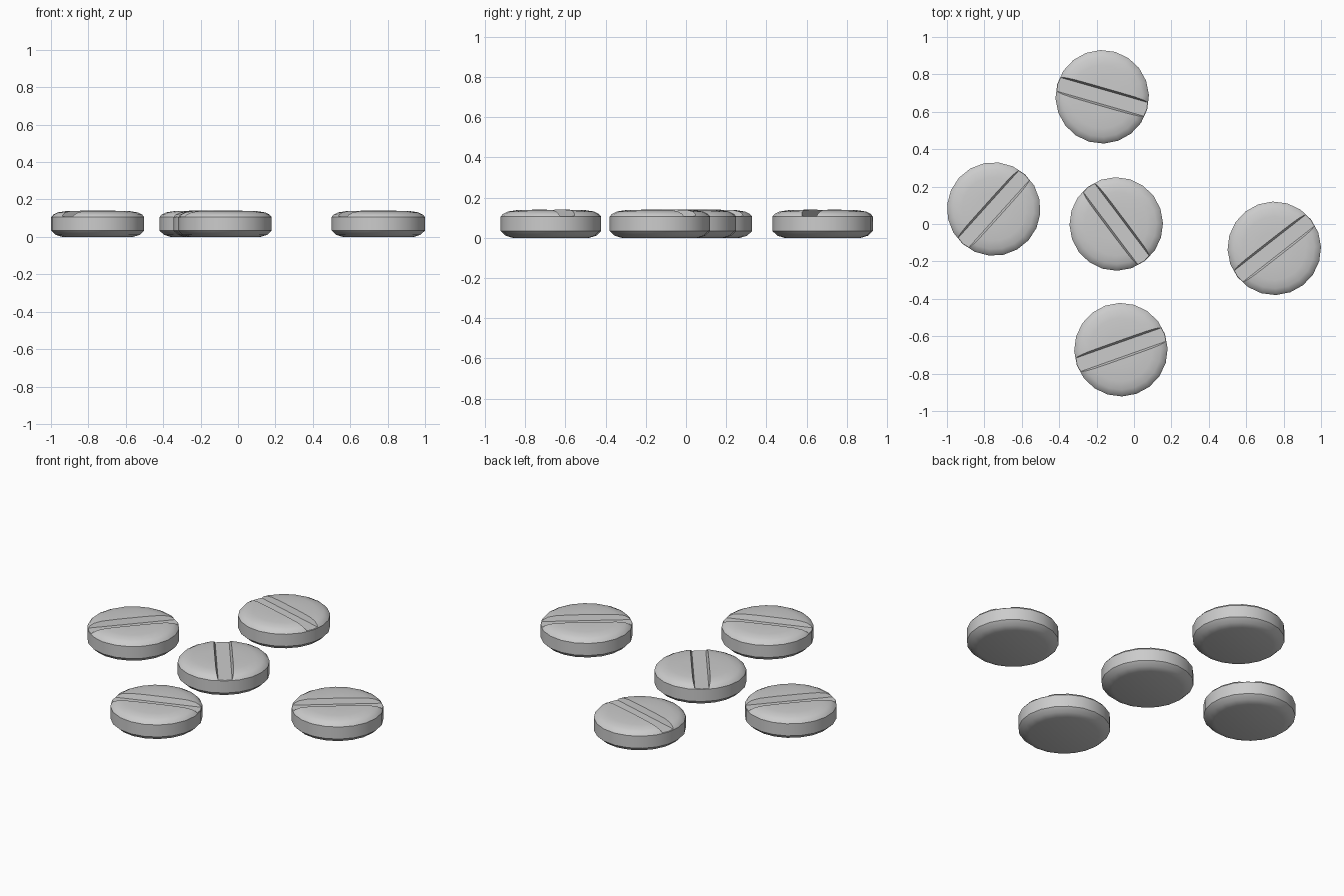
import bpy, bmesh
from math import radians, cos, sin, pi

if "Cube" in bpy.data.objects:
    bpy.data.objects.remove(bpy.data.objects["Cube"])

SIDES = 20
# tablet outline: radius, height
PROFILE = [(0.19, 0), (0.226, 0.011), (0.25, 0.034), (0.25, 0.106),
           (0.239, 0.119), (0.215, 0.131), (0.17, 0.138), (0.09, 0.14)]
# x, y, groove angle
TABLETS = [(-0.17, 0.68, -16), (-0.75, 0.08, 48), (-0.095, 0, -53),
           (0.75, -0.13, 38), (-0.07, -0.672, 19.5)]


def make_object(name, rings):
    """Skin a stack of closed rings and cap both ends."""
    bm = bmesh.new()
    loops = [[bm.verts.new(p) for p in ring] for ring in rings]
    n = len(loops[0])
    for a, b in zip(loops, loops[1:]):
        for i in range(n):
            j = (i + 1) % n
            bm.faces.new((a[i], a[j], b[j], b[i]))
    bm.faces.new(loops[0][::-1])
    bm.faces.new(loops[-1])
    bmesh.ops.recalc_face_normals(bm, faces=bm.faces)
    mesh = bpy.data.meshes.new(name)
    bm.to_mesh(mesh)
    bm.free()
    obj = bpy.data.objects.new(name, mesh)
    bpy.context.collection.objects.link(obj)
    return obj


def select_only(obj):
    bpy.ops.object.select_all(action='DESELECT')
    obj.select_set(True)
    bpy.context.view_layer.objects.active = obj


# round tablet body
tablet = make_object("tablet_1", [
    [(r * cos(2 * pi * i / SIDES), r * sin(2 * pi * i / SIDES), z) for i in range(SIDES)]
    for r, z in PROFILE])

# score groove with sloping walls
groove = make_object("groove_cutter", [
    [(x, -0.038, 0.109), (x, 0.038, 0.109), (x, 0.062, 0.18), (x, -0.062, 0.18)]
    for x in (-0.4, 0.4)])
groove.hide_render = True
cut = tablet.modifiers.new("groove", 'BOOLEAN')
cut.operation = 'DIFFERENCE'
cut.solver = 'EXACT'
cut.object = groove
select_only(tablet)
bpy.ops.object.modifier_apply(modifier="groove")
bpy.data.objects.remove(groove)
bpy.ops.object.shade_smooth_by_angle(angle=radians(35))

# scatter the tablets
for k, (x, y, angle) in enumerate(TABLETS):
    obj = tablet
    if k:
        obj = tablet.copy()
        obj.data = tablet.data.copy()
        obj.name = f"tablet_{k + 1}"
        bpy.context.collection.objects.link(obj)
    obj.location = (x, y, 0)
    obj.rotation_euler = (0, 0, radians(angle))
